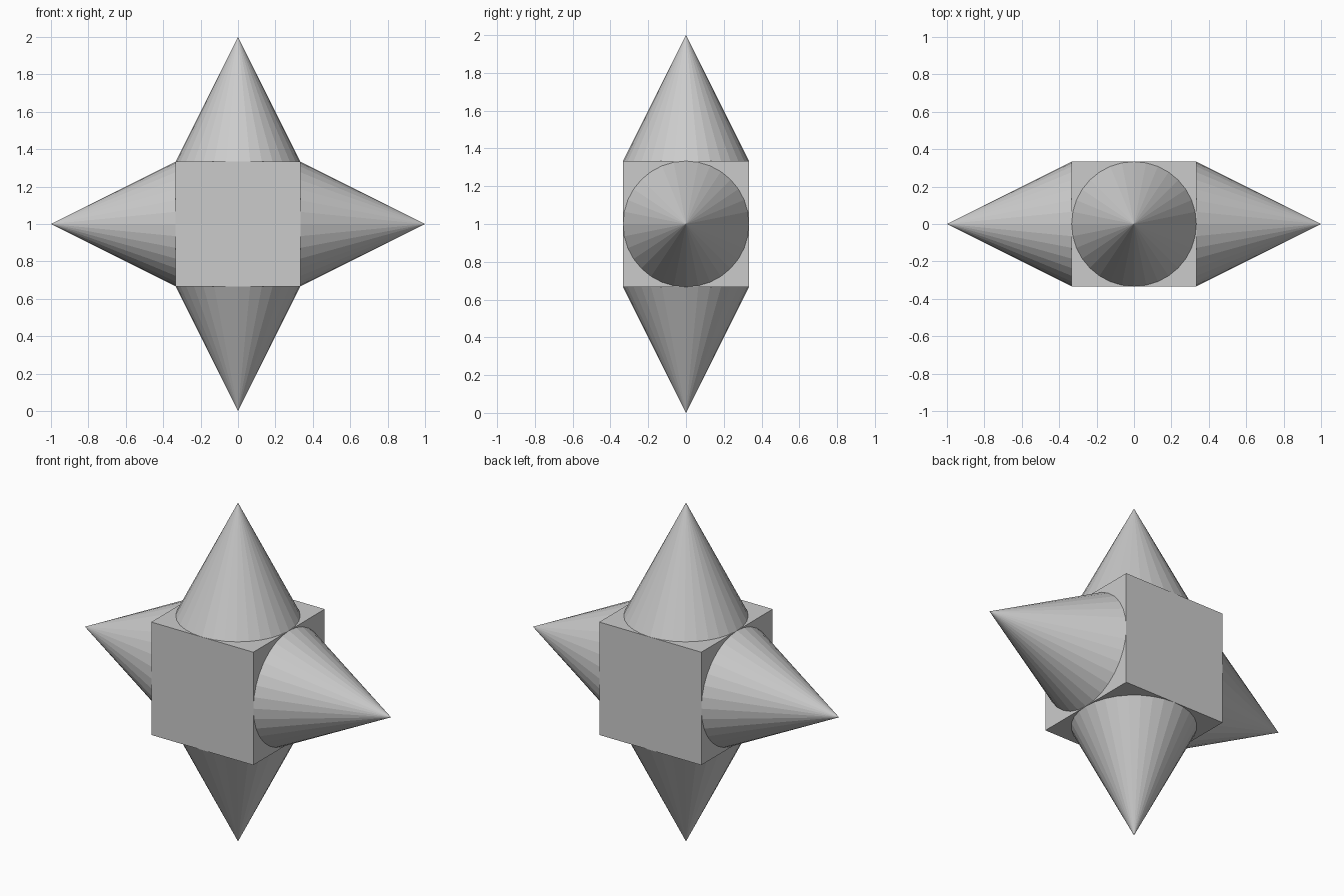
import bpy
from math import pi

if "Cube" in bpy.data.objects:
    bpy.data.objects.remove(bpy.data.objects["Cube"])

THIRD = 1 / 3      # half the cube side, also the cone radius
MID = 1.0          # height of the centre

# Central cube
bpy.ops.mesh.primitive_cube_add(size=2 * THIRD, location=(0, 0, MID))
bpy.context.object.name = "core_cube"


def spike(name, direction, rotation):
    """Flat-faced cone standing on one cube face, its hidden base left open."""
    length = 2 * THIRD
    centre = THIRD + length / 2
    bpy.ops.mesh.primitive_cone_add(
        vertices=32, radius1=THIRD, radius2=0, depth=length,
        end_fill_type='NOTHING',
        location=(direction[0] * centre, 0, MID + direction[1] * centre),
        rotation=(0, rotation, 0))
    bpy.context.object.name = name


# Four spikes pointing along x and z
spike("top_spike", (0, 1), 0)
spike("right_spike", (1, 0), pi / 2)
spike("bottom_spike", (0, -1), pi)
spike("left_spike", (-1, 0), -pi / 2)
